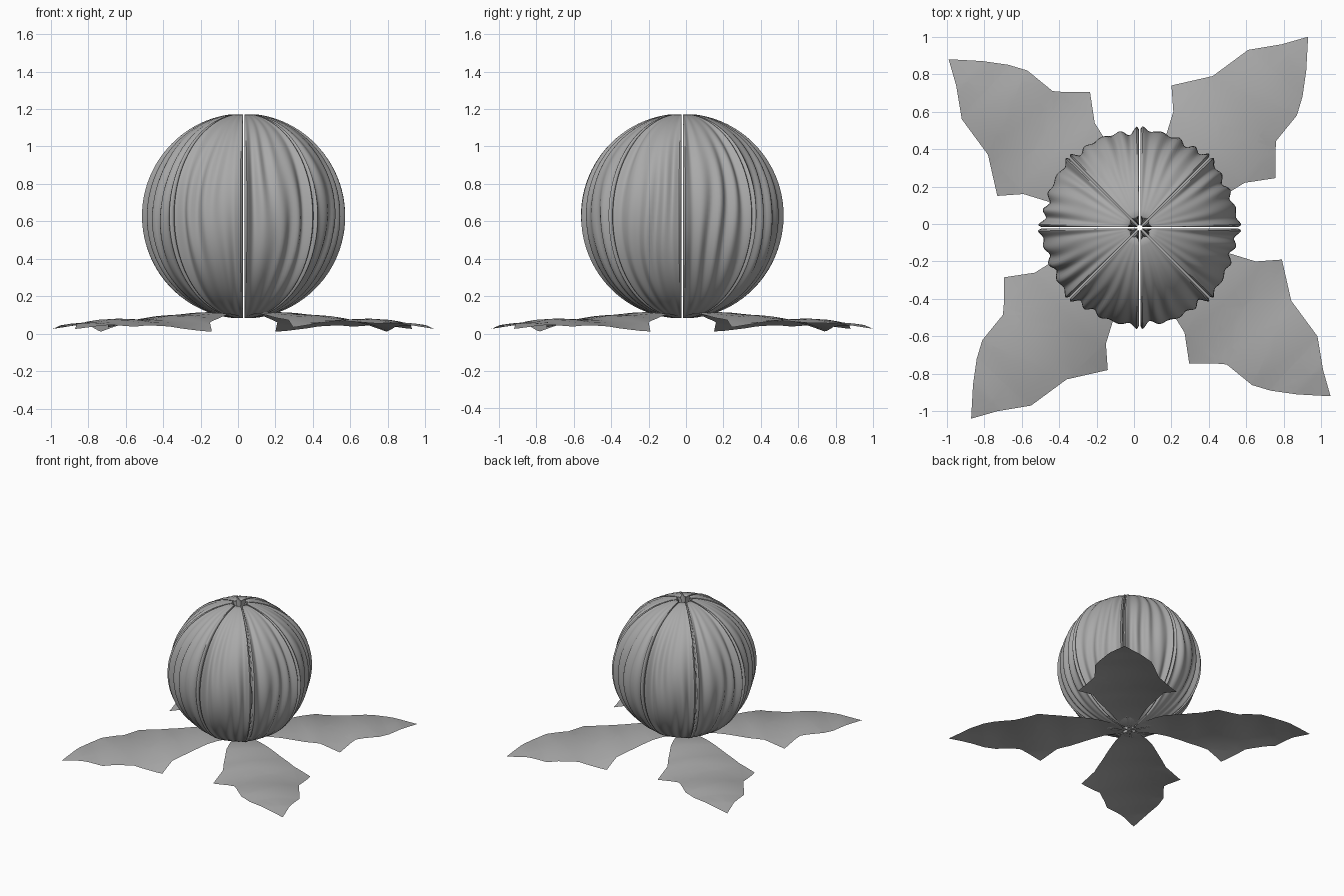
import bpy, bmesh, math
from mathutils import Vector, Matrix

if "Cube" in bpy.data.objects:
    bpy.data.objects.remove(bpy.data.objects["Cube"])

CENTRE = Vector((0.03, -0.02, 0))
RADIUS, MID_Z = 0.545, 0.628


def material(name, value):
    m = bpy.data.materials.new(name)
    m.use_nodes = True
    colour = (value, value, value, 1)
    m.diffuse_color = colour
    m.node_tree.nodes["Principled BSDF"].inputs["Base Color"].default_value = colour
    return m


GREY = material("plain grey", 0.4)


def add_object(name, bm, turn, sharp):
    mesh = bpy.data.meshes.new(name)
    bm.to_mesh(mesh)
    bm.free()
    mesh.materials.append(GREY)
    ob = bpy.data.objects.new(name, mesh)
    bpy.context.collection.objects.link(ob)
    ob.matrix_world = Matrix.Translation(CENTRE) @ Matrix.Rotation(turn, 4, "Z")
    bpy.ops.object.select_all(action="DESELECT")
    ob.select_set(True)
    bpy.context.view_layer.objects.active = ob
    bpy.ops.object.shade_smooth_by_angle(angle=math.radians(sharp))
    return ob


def smooth(x):
    x = max(0, min(1, x))
    return x * x * (3 - 2 * x)


def skin_radius(t, f, seed):
    """Relative radius across one segment: raised seams and wavy ribs."""
    edge = min(t, 1 - t)
    wander = 0.035 * math.sin(4 * f + seed) * math.sin(math.pi * t)
    ribs = 0.5 - 0.5 * math.cos(math.tau * 4 * (t + wander))
    depth = 0.035 + 0.02 * math.sin(7 * t + 2.5 * f + seed)
    inner = 0.035 * smooth((edge - 0.02) / 0.12)
    lip = 0.035 * (1 - smooth(edge / 0.025))
    return 1 - inner - depth * ribs * math.sin(f) ** 0.5 - lip


def segment(index):
    """Closed wedge lofted from top to bottom, with a hollow at each end."""
    bm = bmesh.new()
    rows, cols = 44, 40
    rings = []
    for i in range(rows + 1):
        f = math.radians(7 + 167 * i / rows)
        z = MID_Z + 1.005 * RADIUS * math.cos(f)
        pit = 0.07 * max(0, 1 - min(i, rows - i) / 9)
        core = Vector((0.012 + 0.6 * pit, 0, z)) if i > 0 else Vector((0.05, 0, z - 0.012))
        core = Matrix.Rotation(math.pi / 8, 3, "Z") @ core
        ring = [bm.verts.new(core)]
        for j in range(cols + 1):
            t = j / cols
            t = t + 0.06 * math.sin(-math.tau * t)
            r = RADIUS * math.sin(f) * skin_radius(t, f, index * 1.7)
            gap = 0.0045 / max(r, 0.03)
            a = gap + (math.pi / 4 - 2 * gap) * t
            ring.append(bm.verts.new((r * math.cos(a), r * math.sin(a), z)))
        rings.append(ring)
    n = cols + 2
    for a, b in zip(rings, rings[1:]):
        for j in range(n):
            bm.faces.new((a[j], b[j], b[(j + 1) % n], a[(j + 1) % n]))
    bm.faces.new(rings[0])
    bm.faces.new(rings[-1][::-1])
    bmesh.ops.recalc_face_normals(bm, faces=bm.faces)
    add_object(f"fruit_segment_{index + 1}", bm, index * math.pi / 4, 50)


# Outline of one torn piece of peel, measured from the fruit's axis
OUTLINE = [(0.01, 0.01), (0.13, 0.02), (0.3, 0.09), (0.48, 0.19), (0.56, 0.24),
           (0.725, 0.265), (0.725, 0.405), (0.52, 0.425), (0.55, 0.465),
           (0.73, 0.465), (0.84, 0.6), (0.87, 0.7), (0.89, 0.84), (0.9, 1.02),
           (0.76, 0.98), (0.58, 0.95), (0.39, 0.81), (0.17, 0.76), (0.18, 0.62),
           (0.14, 0.49), (0.08, 0.3), (0.02, 0.13)]
CREST = [(0, 0.085), (0.25, 0.115), (0.5, 0.1), (0.75, 0.075),
         (0.95, 0.08), (1.15, 0.06), (1.4, 0.025)]


def peel_height(x, y):
    u, v = (x + y) / math.sqrt(2), (y - x) / math.sqrt(2)
    z = CREST[-1][1]
    for (u0, z0), (u1, z1) in zip(CREST, CREST[1:]):
        if u0 <= u <= u1:
            z = z0 + (z1 - z0) * smooth((u - u0) / (u1 - u0))
    return max(0.003, z - 0.42 * v * v - 0.012 * math.sin(9 * u) * v)


def peel(index):
    bm = bmesh.new()
    bm.faces.new([bm.verts.new((x, y, 0)) for x, y in OUTLINE])
    bmesh.ops.triangulate(bm, faces=bm.faces[:])
    # Slice along and across so the sheet can bend
    for direction, start, count in (((1, 1, 0), 0.1, 14), ((-1, 1, 0), -0.4, 9)):
        normal = Vector(direction).normalized()
        for k in range(count):
            bmesh.ops.bisect_plane(bm, geom=bm.verts[:] + bm.edges[:] + bm.faces[:],
                                   plane_co=normal * (start + 0.1 * k), plane_no=normal)
    for v in bm.verts:
        v.co.z = peel_height(v.co.x, v.co.y)
    bmesh.ops.recalc_face_normals(bm, faces=bm.faces)
    if sum(f.normal.z for f in bm.faces) < 0:
        bmesh.ops.reverse_faces(bm, faces=bm.faces[:])
    add_object(f"peel_piece_{index + 1}", bm, index * math.pi / 2, 60)


for k in range(8):
    segment(k)
for k in range(4):
    peel(k)
